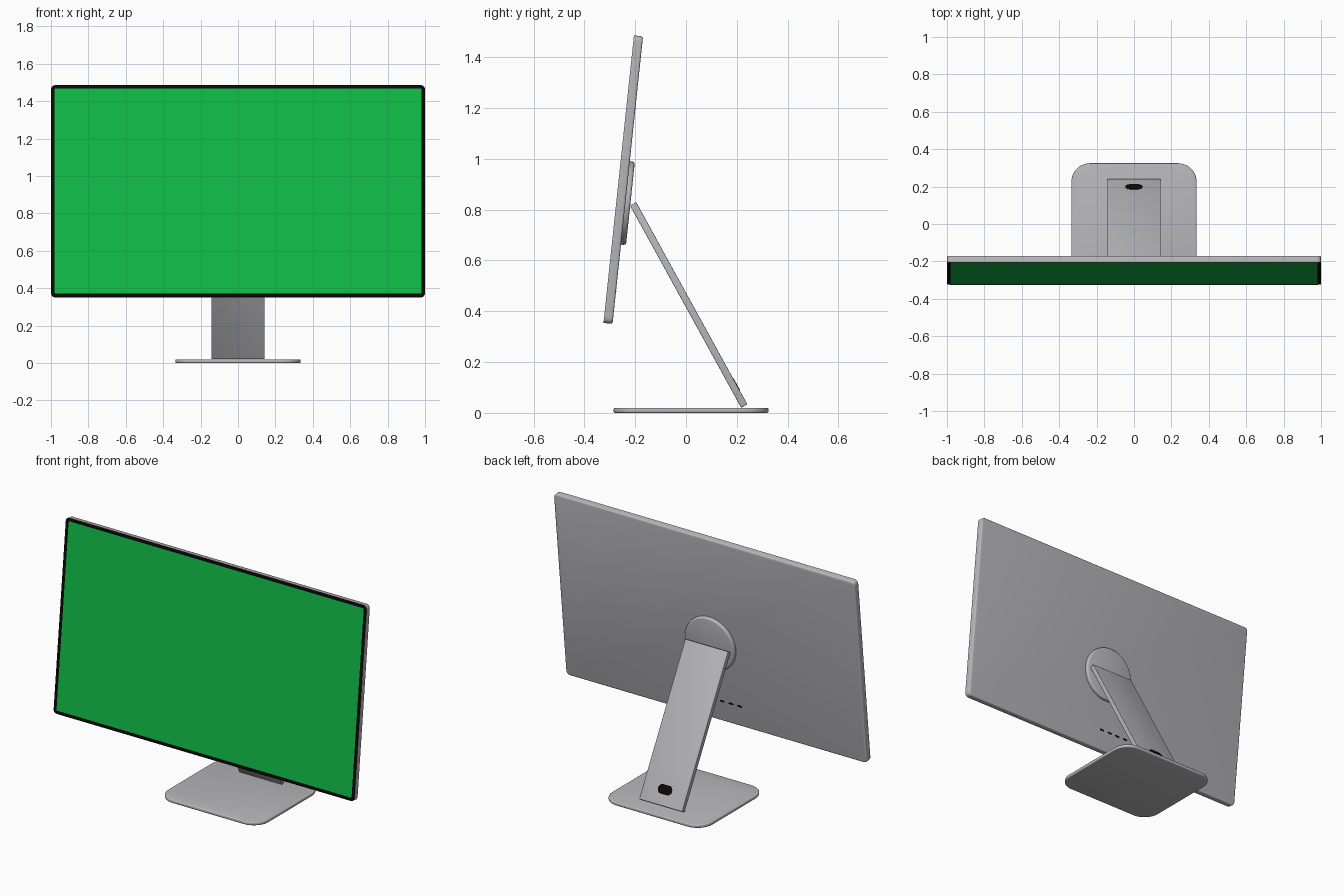
import bpy, bmesh
from math import radians, cos, sin, pi
from mathutils import Matrix, Vector

if "Cube" in bpy.data.objects:
    bpy.data.objects.remove(bpy.data.objects["Cube"])


def material(name, rgb):
    mat = bpy.data.materials.new(name)
    mat.use_nodes = True
    mat.diffuse_color = (*rgb, 1)
    node = next(n for n in mat.node_tree.nodes if n.type == "BSDF_PRINCIPLED")
    node.inputs["Base Color"].default_value = (*rgb, 1)
    return mat


silver = material("silver", (0.48, 0.48, 0.5))
black = material("black", (0.003, 0.002, 0.002))
green = material("screen green", (0.005, 0.5, 0.062))


def slab(name, size, radius, frame, offset=(0, 0, 0), mats=(silver,),
         front_bevel=0, back_bevel=0, segments=6, bezel=0):
    """Rounded rectangle in local xy, extruded along local z (+z is its front)."""
    w, h, depth = size
    bm = bmesh.new()
    ring = []
    for i, (sx, sy) in enumerate([(1, 1), (-1, 1), (-1, -1), (1, -1)]):
        for k in range(segments + 1):
            a = (i + k / segments) * pi / 2
            ring.append(bm.verts.new((sx * (w / 2 - radius) + radius * cos(a),
                                      sy * (h / 2 - radius) + radius * sin(a),
                                      -depth / 2)))
    bm.faces.new(ring)
    bmesh.ops.remove_doubles(bm, verts=bm.verts[:], dist=1e-5)
    solid = bmesh.ops.extrude_face_region(bm, geom=bm.faces[:])
    top = [g for g in solid["geom"] if isinstance(g, bmesh.types.BMVert)]
    bmesh.ops.translate(bm, verts=top, vec=(0, 0, depth))
    bmesh.ops.recalc_face_normals(bm, faces=bm.faces[:])

    # rounded rims
    for side, amount in ((1, front_bevel), (-1, back_bevel)):
        if amount:
            rim = [e for e in bm.edges
                   if all(v.co.z * side > depth / 2 - 1e-5 for v in e.verts)]
            bmesh.ops.bevel(bm, geom=rim, offset=amount, segments=3,
                            profile=0.5, affect="EDGES")

    # black border around an inset display
    if bezel:
        bm.normal_update()
        front = max(bm.faces, key=lambda f: f.normal.z)
        border = bmesh.ops.inset_region(bm, faces=[front], thickness=bezel,
                                        use_even_offset=True)
        for f in border["faces"]:
            f.material_index = 1
        front.material_index = 2

    mesh = bpy.data.meshes.new(name)
    bm.to_mesh(mesh)
    bm.free()
    for m in mats:
        mesh.materials.append(m)
    obj = bpy.data.objects.new(name, mesh)
    bpy.context.collection.objects.link(obj)
    obj.matrix_world = frame @ Matrix.Translation(offset)
    bpy.ops.object.select_all(action="DESELECT")
    obj.select_set(True)
    bpy.context.view_layer.objects.active = obj
    bpy.ops.object.shade_smooth_by_angle(angle=radians(35))
    return obj


def frame_at(location, angle):
    return Matrix.Translation(Vector(location)) @ Matrix.Rotation(radians(angle), 4, "X")


# Foot plate
slab("base", (0.67, 0.61, 0.02), 0.1, frame_at((0, 0.02, 0.01), 0),
     front_bevel=0.006, back_bevel=0.006, segments=10)

# Slanted leg with a cable opening on its rear face
leg = frame_at((0, 0.0105, 0.425), 118.8)
slab("stand_leg", (0.286, 0.908, 0.028), 0.004, leg,
     front_bevel=0.003, back_bevel=0.003, segments=3)
slab("cable_opening", (0.092, 0.054, 0.003), 0.026, leg, (0, -0.365, -0.0142), (black,))

# Tilted screen with rounded back edges
screen = frame_at((0, -0.247, 0.918), 83.95)
slab("display", (2.0, 1.138, 0.036), 0.022, screen, mats=(silver, black, green),
     back_bevel=0.008, bezel=0.019)

# Round mount joining the leg to the screen
slab("mount_disc", (0.33, 0.33, 0.03), 0.165, screen, (0, -0.09, -0.023),
     back_bevel=0.01, segments=12)

# Row of ports on the back
for i in range(4):
    slab(f"port_{i + 1}", (0.032, 0.011, 0.003), 0.005, screen,
         (0.01 - 0.058 * i, -0.443, -0.0175), (black,), segments=3)
